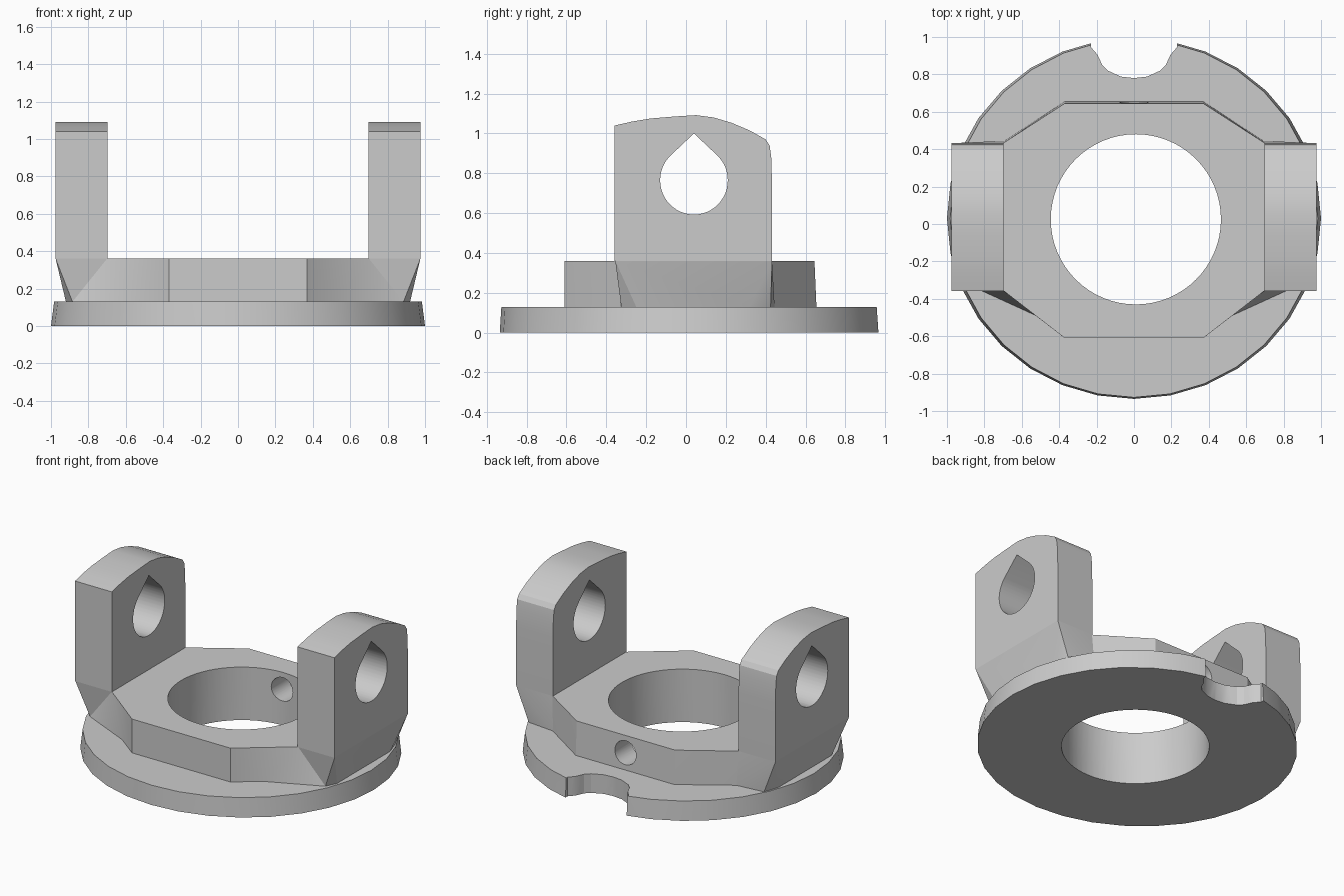
import bpy, bmesh
from math import sin, cos, pi, radians

cube = bpy.data.objects.get("Cube")
if cube:
    bpy.data.objects.remove(cube, do_unlink=True)

grey = bpy.data.materials.new("mid_grey")
grey.use_nodes = True
grey.diffuse_color = (0.6, 0.6, 0.6, 1)
grey.node_tree.nodes["Principled BSDF"].inputs["Base Color"].default_value = (0.6, 0.6, 0.6, 1)


def loft(name, low, high):
    """Closed solid between two outlines; diagonals mirror left to right."""
    bm = bmesh.new()
    a = [bm.verts.new(p) for p in low]
    b = [bm.verts.new(p) for p in high]
    n = len(a)
    for i in range(n):
        j = (i + 1) % n
        if i < n // 2:
            bm.faces.new((a[i], a[j], b[i]))
            bm.faces.new((a[j], b[j], b[i]))
        else:
            bm.faces.new((a[i], a[j], b[j]))
            bm.faces.new((a[i], b[j], b[i]))
    bm.faces.new(a[::-1])
    bm.faces.new(b)
    bmesh.ops.remove_doubles(bm, verts=bm.verts, dist=0.0001)
    bmesh.ops.recalc_face_normals(bm, faces=bm.faces)
    mesh = bpy.data.meshes.new(name)
    bm.to_mesh(mesh)
    bm.free()
    mesh.materials.append(grey)
    obj = bpy.data.objects.new(name, mesh)
    bpy.context.collection.objects.link(obj)
    return obj


def prism(name, outline, start, end, axis="z"):
    place = {"x": lambda p, h: (h, p[0], p[1]),
             "y": lambda p, h: (p[0], h, p[1]),
             "z": lambda p, h: (p[0], p[1], h)}[axis]
    return loft(name, [place(p, start) for p in outline], [place(p, end) for p in outline])


def ellipse(cx, cy, rx, ry, n):
    return [(cx + rx * cos(2 * pi * i / n), cy + ry * sin(2 * pi * i / n)) for i in range(n)]


def cut(obj, cutters):
    for c in cutters:
        mod = obj.modifiers.new("cut", "BOOLEAN")
        mod.operation = "DIFFERENCE"
        mod.solver = "EXACT"
        mod.object = c
    bpy.context.view_layer.update()
    done = obj.evaluated_get(bpy.context.evaluated_depsgraph_get())
    mesh = bpy.data.meshes.new_from_object(done)
    obj.modifiers.clear()
    obj.data = mesh


def at(points, z):
    return [(x, y, z) for x, y in points]


def mirrored(half):
    return half + [(-x, y) for x, y in reversed(half)]


# Cutters: centre bore, rear notch, rear screw hole
bore = prism("bore_cutter", ellipse(0.01, 0.025, 0.455, 0.455, 64), -0.2, 0.6)
notch_half = [(0, 0.78), (0.07, 0.788), (0.14, 0.82), (0.17, 0.85),
              (0.195, 0.905), (0.23, 0.945), (0.23, 1.2)]
notch = prism("notch_cutter", notch_half + [(-x, y) for x, y in notch_half[:0:-1]], -0.2, 0.3)
screw = prism("screw_cutter", ellipse(0, 0.245, 0.08, 0.08, 32), 0.3, 0.9, "y")

# Tapered base disk
base = loft("base_disk", at(ellipse(0, 0.03, 1.0, 0.965, 32), 0),
            at(ellipse(0, 0.03, 0.983, 0.957, 32), 0.13))
cut(base, [bore, notch])

# Collar whose sides flare up into the arm feet
foot = [(0.37, -0.61), (0.53, -0.487), (0.885, -0.325), (0.92, -0.25),
        (0.92, 0.32), (0.885, 0.425), (0.69, 0.445), (0.37, 0.655)]
rim = [(0.37, -0.61), (0.7, -0.355), (0.975, -0.355), (0.975, -0.355),
       (0.975, 0.432), (0.975, 0.432), (0.7, 0.432), (0.37, 0.645)]
collar = loft("collar", at(mirrored(foot), 0.13), at(mirrored(rim), 0.36))
cut(collar, [bore, screw])

# Upright arms with teardrop pivot holes
side = [(-0.358, 0.36), (0.432, 0.36), (0.432, 0.75), (0.428, 0.88), (0.42, 0.94),
        (0.4, 0.97), (0.32, 1.015), (0.23, 1.053), (0.14, 1.08), (0.05, 1.092),
        (-0.06, 1.085), (-0.18, 1.075), (-0.27, 1.06), (-0.358, 1.04)]
arc = [radians(135 + 270 * i / 36) for i in range(37)]
drop = [(0.04, 1.0)] + [(0.04 + 0.17 * cos(t), 0.765 + 0.172 * sin(t)) for t in arc]
pivot = prism("pivot_cutter", drop, -1.5, 1.5, "x")
parts = [base, collar]
for name, s in (("left_arm", 1), ("right_arm", -1)):
    arm = prism(name, side, s * 0.698, s * 0.975, "x")
    cut(arm, [pivot])
    parts.append(arm)

for helper in (bore, notch, screw, pivot):
    bpy.data.objects.remove(helper, do_unlink=True)

# Smooth the curved walls, keep the edges sharp
bpy.ops.object.select_all(action="DESELECT")
for p in parts:
    p.select_set(True)
bpy.context.view_layer.objects.active = base
bpy.ops.object.shade_smooth_by_angle(angle=radians(20))
